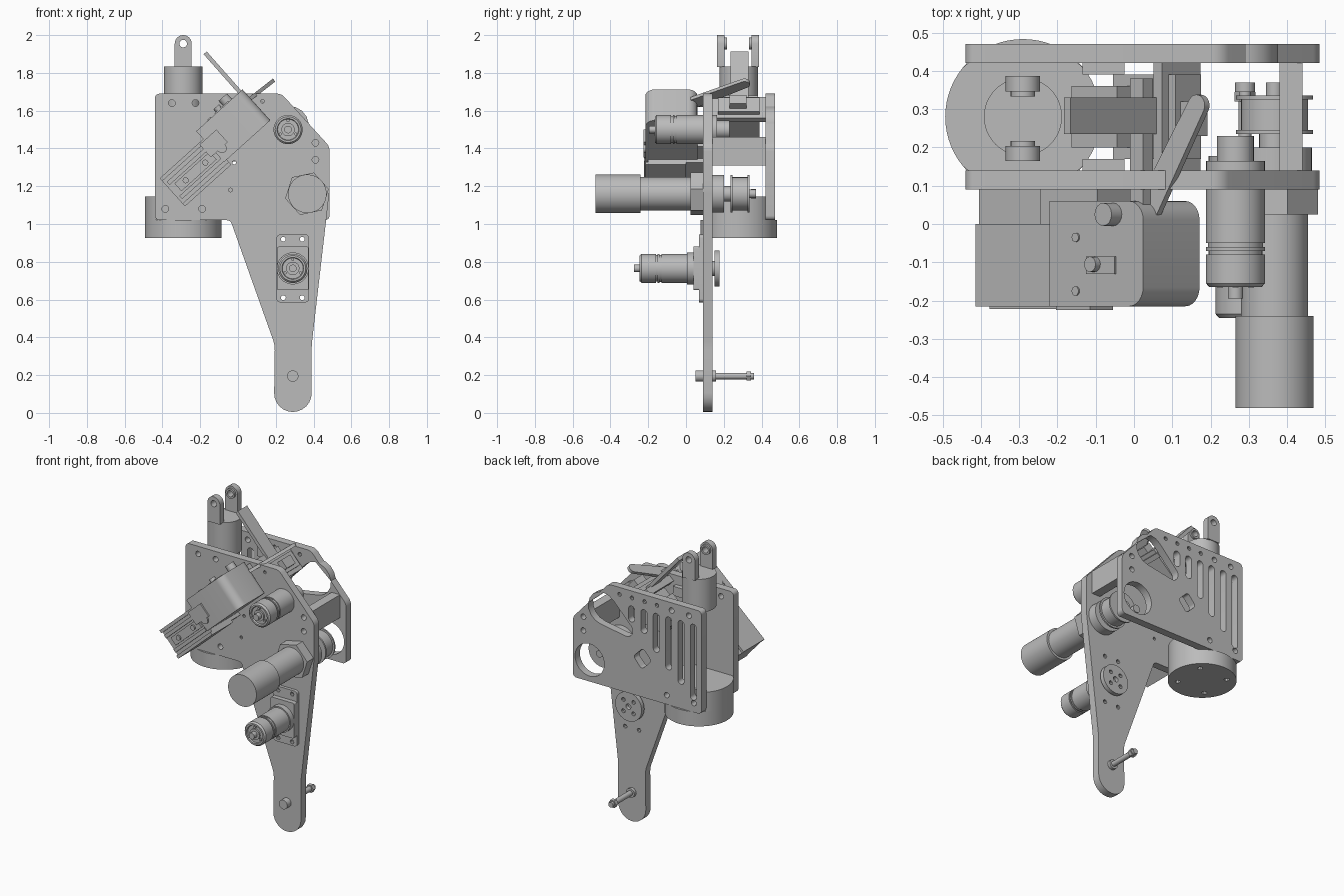
import bpy, bmesh
from math import cos, sin, pi, acos, atan2, radians
from mathutils import Matrix, Vector

if "Cube" in bpy.data.objects:
    bpy.data.objects.remove(bpy.data.objects["Cube"])

grey = bpy.data.materials.new("plain grey")
grey.use_nodes = True
grey.diffuse_color = (0.5, 0.5, 0.5, 1)
grey.node_tree.nodes["Principled BSDF"].inputs["Base Color"].default_value = (0.5, 0.5, 0.5, 1)
parts = []
TILT = radians(42)
UP_Y = Matrix.Rotation(-pi / 2, 4, 'X')


def add(name, bm, matrix):
    bmesh.ops.recalc_face_normals(bm, faces=bm.faces)
    bm.transform(matrix)
    mesh = bpy.data.meshes.new(name)
    bm.to_mesh(mesh)
    bm.free()
    mesh.materials.append(grey)
    ob = bpy.data.objects.new(name, mesh)
    bpy.context.collection.objects.link(ob)
    parts.append(ob)
    return ob


# --- 2D outlines ---
def circle(x, y, r, n=24):
    return [(x + r * cos(2 * pi * i / n), y + r * sin(2 * pi * i / n)) for i in range(n)]


def ring_holes(x, y, radius, r, count=4, start=pi / 4):
    return [circle(x + radius * cos(start + 2 * pi * i / count),
                   y + radius * sin(start + 2 * pi * i / count), r, 10) for i in range(count)]


def capsule(x0, y0, x1, y1, r0, r1=None, n=10):
    r1 = r0 if r1 is None else r1
    d = Vector((x1 - x0, y1 - y0))
    a, p = atan2(d.y, d.x), acos((r0 - r1) / d.length)
    arc = lambda x, y, r, s, e: [(x + r * cos(s + (e - s) * i / n), y + r * sin(s + (e - s) * i / n))
                                 for i in range(n + 1)]
    return arc(x0, y0, r0, a + p, a + 2 * pi - p) + arc(x1, y1, r1, a - p, a + p)


def rounded(corners, r=0.025, n=6):
    """Corners are (x, y) or (x, y, tangent length); each is replaced by an arc."""
    out = []
    for i, c in enumerate(corners):
        t = c[2] if len(c) > 2 else r
        p = Vector(c[:2])
        a = (Vector(corners[i - 1][:2]) - p).normalized()
        b = (Vector(corners[(i + 1) % len(corners)][:2]) - p).normalized()
        w = sin(a.angle(b) / 2)
        for k in range(n + 1):
            s = k / n
            k0, k1, k2 = (1 - s) ** 2, 2 * s * (1 - s) * w, s * s
            out.append(tuple((k0 * (p + a * t) + k1 * p + k2 * (p + b * t)) / (k0 + k1 + k2)))
    return out


def rect(x, y, w, h, r=0.02):
    return rounded([(x - w / 2, y - h / 2), (x + w / 2, y - h / 2),
                    (x + w / 2, y + h / 2), (x - w / 2, y + h / 2)], r)


# --- solids ---
def plate(name, loops, lo, hi, axis='Y'):
    """Extrude an outline with holes: XZ outline along y, or XY outline along z."""
    cu = bpy.data.curves.new(name, 'CURVE')
    cu.dimensions, cu.fill_mode, cu.extrude = '2D', 'BOTH', (hi - lo) / 2
    for loop in loops:
        sp = cu.splines.new('POLY')
        sp.points.add(len(loop) - 1)
        for pt, (x, y) in zip(sp.points, loop):
            pt.co = (x, y, 0, 1)
        sp.use_cyclic_u = True
    tmp = bpy.data.objects.new(name + "_outline", cu)
    bm = bmesh.new()
    mesh = tmp.to_mesh()
    bm.from_mesh(mesh)
    tmp.to_mesh_clear()
    bpy.data.objects.remove(tmp)
    bpy.data.curves.remove(cu)
    bmesh.ops.remove_doubles(bm, verts=bm.verts, dist=1e-5)
    mid = (lo + hi) / 2
    m = Matrix.Translation((0, 0, mid))
    if axis == 'Y':
        m = Matrix.Translation((0, mid, 0)) @ Matrix.Rotation(pi / 2, 4, 'X')
    return add(name, bm, m)


def lathe(name, place, profile, matrix=UP_Y, n=32):
    """Turned part; profile holds (distance along axis, radius)."""
    bm = bmesh.new()
    rings = [[bm.verts.new((x, y, h)) for x, y in circle(0, 0, r, n)] for h, r in profile]
    for a, b in zip(rings, rings[1:]):
        for i in range(n):
            bm.faces.new((a[i], a[(i + 1) % n], b[(i + 1) % n], b[i]))
    bm.faces.new(rings[0])
    bm.faces.new(rings[-1])
    return add(name, bm, Matrix.Translation(place) @ matrix)


def box(name, x, z, w, h, y0, y1, tilt=0.0, round_end=0.0, du=0.0, dv=0.0):
    """Box turned about y by tilt; du and dv shift it along its own axes."""
    bm = bmesh.new()
    bmesh.ops.create_cube(bm, size=1, matrix=Matrix.Translation((du, 0, dv)) @ Matrix.Diagonal((w, y1 - y0, h, 1)))
    if round_end:
        ends = [e for e in bm.edges if all(v.co.x > du for v in e.verts)
                and abs(e.verts[0].co.z - e.verts[1].co.z) > h / 2]
        bmesh.ops.bevel(bm, geom=ends, offset=round_end, segments=6, profile=0.5, affect='EDGES')
    return add(name, bm, Matrix.Translation((x, (y0 + y1) / 2, z)) @ Matrix.Rotation(-tilt, 4, 'Y'))


# --- front leg plate and back plate ---
screws = [circle(x, z, 0.018, 12) for x, z in
          [(-0.35, 1.64), (-0.225, 1.64), (-0.385, 1.08), (-0.19, 1.08), (0.41, 1.43), (0.41, 1.34)]]
bracket_holes = [circle(x, z, 0.013, 10) for x in (0.24, 0.34) for z in (0.61, 0.92)]
plate("front_leg_plate", [rounded([
    (-0.44, 1.02), (-0.04, 1.02, 0.02), (0.195, 0.36, 0.03), (0.19, 0.005, 0.1), (0.39, 0.005, 0.1),
    (0.39, 0.36, 0.03), (0.485, 1.18, 0.02), (0.485, 1.41), (0.23, 1.69), (-0.44, 1.69)])]
    + screws + bracket_holes + [circle(x, z, 0.01, 10) for x, z in [(-0.02, 1.325), (-0.04, 1.18), (0.13, 1.65)]],
    0.09, 0.14)
slots = [capsule(0.063 - 0.089 * i, 1.57, 0.063 - 0.089 * i, low, 0.022)
         for i, low in enumerate((1.51, 1.46, 1.36, 1.27, 1.20, 1.12))]
plate("back_plate", [rounded([(-0.44, 1.02), (0.485, 1.02), (0.485, 1.41), (0.23, 1.69), (-0.44, 1.69)]),
                     circle(0.365, 1.16, 0.105, 32), capsule(0.27, 1.52, 0.1, 1.43, 0.105, 0.045),
                     rounded([(-0.08, 1.27), (-0.01, 1.2), (0.05, 1.27), (-0.02, 1.34)], 0.02)]
      + slots + screws + [circle(x, 1.645, 0.013, 10) for x in (-0.12, -0.03, 0.06, 0.15)], 0.42, 0.47)
box("square_spacer", 0.41, 1.385, 0.06, 0.15, 0.14, 0.42)

# --- round base and top clevis ---
base = circle(-0.29, 0.28, 0.203, 64)
plate("base_disc", [base] + ring_holes(-0.29, 0.28, 0.145, 0.016), 0.925, 1.02, 'Z')
plate("base_core", [[(x, min(max(y, 0.14), 0.42)) for x, y in base]], 1.02, 1.145, 'Z')
lathe("top_cylinder", (-0.29, 0.28, 0), [(1.62, 0.102), (1.835, 0.102)], Matrix(), 48)
for side, inward in ((0.184, 1), (0.366, -1)):
    plate("clevis_lug", [rounded([(-0.335, 1.83, 0.002), (-0.245, 1.83, 0.002), (-0.245, 2.0, 0.045),
                                  (-0.335, 2.0, 0.045)]), circle(-0.29, 1.955, 0.02)], side - 0.02, side + 0.02)
    mid = side + inward * 0.026
    plate("clevis_bushing", [circle(-0.29, 1.955, 0.032), circle(-0.29, 1.955, 0.02)], mid - 0.007, mid + 0.007)

# --- large drive motor with hex mount and pulley ---
lathe("drive_motor", (0.367, 0, 1.16), [(-0.48, 0.102), (-0.24, 0.102), (-0.24, 0.088), (0.03, 0.088)], n=48)
lathe("hex_mount", (0.365, 0, 1.16), [(0.025, 0.118), (0.09, 0.118)],
      UP_Y @ Matrix.Rotation(radians(-12), 4, 'Z'), 6)
lathe("drive_gearbox", (0.365, 0, 1.16), [(0.14, 0.1), (0.2, 0.1)], n=40)
lathe("drive_pulley", (0.367, 0, 1.16), [(0.2, 0.04), (0.235, 0.04), (0.235, 0.1), (0.245, 0.1), (0.245, 0.088),
                                         (0.325, 0.088), (0.325, 0.1), (0.335, 0.1), (0.335, 0.022), (0.37, 0.022)])
lathe("pulley_screw", (0.29, 0, 1.16), [(0.33, 0.016), (0.345, 0.016), (0.345, 0.026), (0.37, 0.026)], n=12)


# --- two small gear motors ---
def gear_motor(name, x, z, back):
    lathe(name, (x, 0, z), [(s + back, r) for s, r in [
        (-0.285, 0.02), (-0.255, 0.02), (-0.255, 0.035), (-0.245, 0.035), (-0.245, 0.055), (-0.255, 0.058),
        (-0.255, 0.068), (-0.245, 0.077), (-0.17, 0.077), (-0.17, 0.07), (-0.16, 0.07), (-0.16, 0.077),
        (-0.15, 0.077), (-0.15, 0.072), (-0.14, 0.072), (-0.14, 0.077), (0, 0.077)]], n=40)
    for i in range(3):
        a = radians(90 + 120 * i)
        lathe(name + "_end_screw", (x + 0.047 * cos(a), 0, z + 0.047 * sin(a)),
              [(back - 0.256, 0.008), (back - 0.24, 0.008)], n=10)


gear_motor("upper_gear_motor", 0.265, 1.5, 0.09)
gear_motor("lower_gear_motor", 0.29, 0.765, 0.01)
lathe("upper_hub", (0.265, 0, 1.5), [(0.14, 0.077), (0.165, 0.077), (0.165, 0.048), (0.23, 0.048)])
plate("lower_hub_disc", [circle(0.29, 0.765, 0.095, 40), circle(0.29, 0.765, 0.018, 14)]
      + ring_holes(0.29, 0.765, 0.052, 0.013), 0.15, 0.178)
lathe("lower_shaft", (0.29, 0, 0.765), [(0.13, 0.04), (0.155, 0.04)])
plate("motor_bracket", [rect(0.29, 0.765, 0.172, 0.36)] + bracket_holes, 0.07, 0.09)
plate("bracket_raised_face", [rect(0.29, 0.765, 0.168, 0.23, 0.01)], 0.04, 0.07)
lathe("bracket_collar", (0.29, 0, 0.765), [(0.005, 0.085), (0.04, 0.085)], n=40)

# --- pivot bolt at the foot ---
lathe("pivot_bolt", (0.29, 0, 0.195), [(0.05, 0.03), (0.16, 0.03), (0.16, 0.017), (0.36, 0.017)], n=20)
lathe("pivot_nut", (0.29, 0, 0.195), [(0.32, 0.027), (0.345, 0.027)], n=6)

# --- tilted servo and slide unit ---
SX, SZ, RX, RZ = -0.025, 1.52, -0.225, 1.278
box("servo_body", SX, SZ, 0.33, 0.22, -0.215, 0.06, TILT, 0.05)
box("servo_mount", -0.12, 1.4, 0.2, 0.15, 0.0, 0.09, TILT)
box("servo_front_lug", SX, SZ, 0.12, 0.09, -0.225, -0.2, TILT, du=-0.14)
box("servo_top_slot", SX, SZ, 0.1, 0.008, -0.13, -0.085, TILT, du=0.02, dv=0.112)
top = Matrix.Rotation(-TILT, 4, 'Y')
for du, y, r, h in [(-0.07, -0.035, 0.012, 0.115), (-0.07, -0.175, 0.012, 0.115),
                    (0.0, -0.105, 0.02, 0.135), (0.06, 0.025, 0.03, 0.15)]:
    lathe("servo_top_screw", (SX + du * cos(TILT), y, SZ + du * sin(TILT)), [(0.1, r), (h, r)], top, 16)
box("slide_body", RX, RZ, 0.33, 0.17, -0.2, 0.09, TILT)
for dv in (-0.09, 0.09):
    box("slide_side", RX, RZ, 0.33, 0.02, -0.215, 0.0, TILT, dv=dv)
for dv in (-0.05, 0.05):
    box("slide_rail", RX, RZ, 0.3, 0.022, -0.222, -0.2, TILT, dv=dv)
box("slide_bed", RX, RZ, 0.25, 0.055, -0.212, -0.2, TILT)
for du in (-0.07, 0.07):
    lathe("slide_screw", (RX + du * cos(TILT), 0, RZ + du * sin(TILT)), [(-0.222, 0.016), (-0.2, 0.016)], n=16)
lathe("slide_link", (-0.085, 0, 1.4), [(-0.225, 0.025), (-0.1, 0.025)], n=16)

# --- arms and the inner servo between the plates ---
box("flat_arm", -0.058, 1.775, 0.35, 0.022, 0.235, 0.33, radians(-48.5))
box("cross_shaft", 0.02, 1.65, 0.045, 0.04, 0.03, 0.38, TILT)
horn = plate("diagonal_arm", [capsule(0, 0.03, 0.17, 0.31, 0.036, 0.028)], -0.01, 0.01, 'Z')
horn.data.transform(Matrix.Translation((0.035, 0, 1.64)) @ Matrix.Rotation(radians(-38), 4, 'Y'))
box("inner_servo", 0.06, 1.56, 0.22, 0.1, 0.17, 0.39, TILT)
box("inner_servo_flange", 0.06, 1.56, 0.03, 0.15, 0.14, 0.42, TILT, du=0.07)
box("inner_servo_boss", 0.06, 1.56, 0.06, 0.06, 0.23, 0.32, TILT, du=0.12)
box("inner_carriage", -0.06, 1.5, 0.16, 0.13, 0.2, 0.36, TILT)
for y in (0.14, 0.39):
    box("plate_lug", -0.08, 1.6, 0.11, 0.06, y, y + 0.03)

# --- soft shading with crisp edges ---
bpy.ops.object.select_all(action='DESELECT')
for ob in parts:
    ob.select_set(True)
bpy.context.view_layer.objects.active = parts[0]
bpy.ops.object.shade_smooth_by_angle(angle=radians(35))
